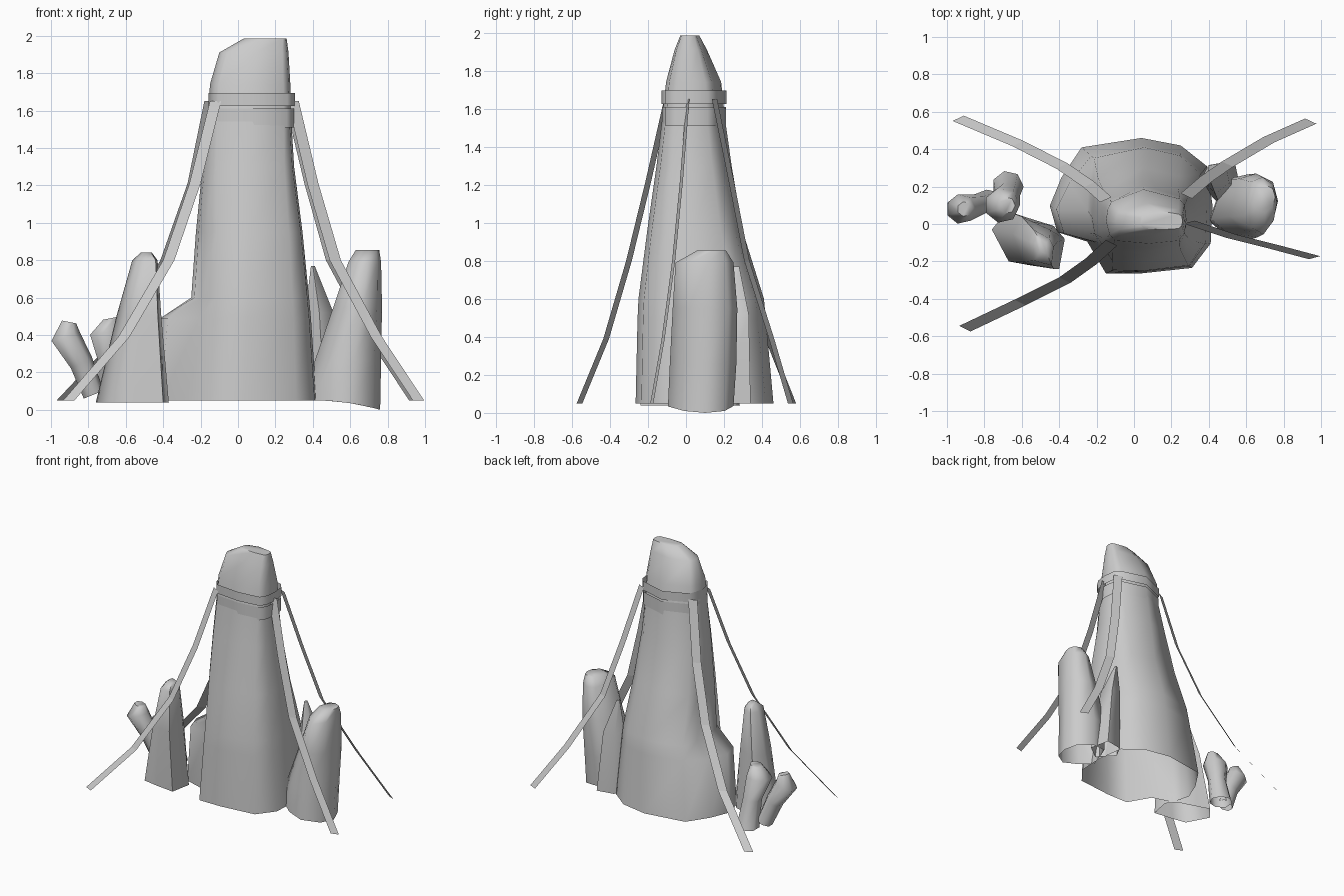
import bpy, bmesh, math
from mathutils import Vector

cube = bpy.data.objects.get("Cube")
if cube:
    bpy.data.objects.remove(cube)

stone = bpy.data.materials.new("stone_grey")
stone.use_nodes = True
GREY = (0.6, 0.6, 0.6, 1)
stone.diffuse_color = GREY
stone.node_tree.nodes["Principled BSDF"].inputs["Base Color"].default_value = GREY


def finish(name, bm, angle):
    mesh = bpy.data.meshes.new(name)
    bm.to_mesh(mesh)
    bm.free()
    ob = bpy.data.objects.new(name, mesh)
    bpy.context.collection.objects.link(ob)
    mesh.materials.append(stone)
    bpy.ops.object.select_all(action='DESELECT')
    ob.select_set(True)
    bpy.context.view_layer.objects.active = ob
    bpy.ops.object.shade_smooth_by_angle(angle=math.radians(angle))


def loft(name, rings, cap=True, angle=62):
    """Skin a stack of closed rings, open at the bottom."""
    bm = bmesh.new()
    rows = [[bm.verts.new(p) for p in ring] for ring in rings]
    n = len(rows[0])
    for low, high in zip(rows, rows[1:]):
        for i in range(n):
            j = (i + 1) % n
            bm.faces.new((low[i], low[j], high[j], high[i]))
    if cap:
        bm.faces.new(rows[-1])
    finish(name, bm, angle)


def fit(outline, x0, x1, y0, y1, z):
    """Stretch an outline to the given bounds at height z."""
    xs, ys = [p[0] for p in outline], [p[1] for p in outline]
    sx = (x1 - x0) / (max(xs) - min(xs))
    sy = (y1 - y0) / (max(ys) - min(ys))
    return [Vector((x0 + (x - min(xs)) * sx, y0 + (y - min(ys)) * sy, z)) for x, y in outline]


# Main spire: the outline changes from broad base to narrow crown
base = [(-.32, .1), (-.3, -.04), (-.25, -.09), (-.15, -.26), (.03, -.26), (.31, -.23), (.41, -.1),
        (.42, .1), (.39, .31), (.25, .42), (.04, .46), (-.28, .41), (-.31, .25)]
crown = [(-.17, .02), (-.16, -.03), (-.15, -.07), (-.12, -.11), (.07, -.13), (.24, -.11), (.27, -.06),
         (.28, .03), (.27, .12), (.24, .16), (.04, .22), (-.14, .14), (-.16, .09)]


def spire_ring(t, *bounds, bulge=0):
    mix = [(a[0] + (b[0] - a[0]) * t, a[1] + (b[1] - a[1]) * t) for a, b in zip(base, crown)]
    ring = fit(mix, *bounds)
    # The right flank swells into a low shoulder
    for i, share in ((0, 1), (1, .85), (12, .6)):
        ring[i].x -= bulge * share
    return ring


loft("rock_spire", [
    spire_ring(0, -.32, .42, -.265, .46, .05, bulge=.13),
    spire_ring(.15, -.265, .39, -.255, .42, .49, bulge=.15),
    spire_ring(.2, -.25, .38, -.25, .41, .6),
    spire_ring(.45, -.225, .345, -.205, .3, .95),
    spire_ring(.8, -.19, .3, -.155, .24, 1.3),
    spire_ring(1, -.16, .285, -.125, .205, 1.55),
    spire_ring(1, -.15, .28, -.105, .185, 1.74),
    spire_ring(1, -.1, .27, -.06, .11, 1.91),
    spire_ring(1, .03, .26, -.03, .07, 1.985)])

# Front standing stone on the right
stone_a = [(-.75, -.03), (-.66, -.2), (-.55, -.22), (-.39, -.24), (-.36, -.08), (-.42, -.01),
           (-.58, .04), (-.67, .07)]
loft("right_stone", [
    fit(stone_a, -.76, -.37, -.24, .07, .04),
    fit(stone_a, -.65, -.41, -.24, .04, .5),
    fit(stone_a, -.565, -.43, -.22, -.03, .8),
    fit(stone_a, -.52, -.46, -.16, -.08, .84)])

# Big standing stone on the left, its base dipping outward
stone_b = [(.48, .03), (.55, -.05), (.65, -.09), (.74, 0), (.77, .12), (.74, .23),
           (.64, .28), (.54, .25)]
foot = fit(stone_b, .4, .76, -.095, .25, .05)
for p in foot:
    p.z -= .05 * max(0, (p.x - .42) / .34) ** 2
loft("left_stone", [
    foot,
    fit(stone_b, .41, .765, -.085, .265, .26),
    fit(stone_b, .51, .77, -.07, .27, .55),
    fit(stone_b, .59, .765, -.055, .25, .79),
    fit(stone_b, .63, .755, .06, .21, .855)])

# Thin shard between the spire and the left stone
shard = [(-1, 0), (0, -1), (1, -.3), (.7, 1), (-.5, .8)]
loft("left_shard", [
    fit(shard, .35, .57, .1, .34, .05),
    fit(shard, .36, .51, .16, .33, .52),
    fit(shard, .39, .41, .25, .28, .77)])


def small_stone(name, sections, sides=7):
    """Waisted pebble column: each section is centre, radius and tilt."""
    rings = []
    for x, y, z, r, tilt in sections:
        ring = []
        for i in range(sides):
            a = math.tau * i / sides
            ring.append(Vector((x + r * math.cos(a), y + r * math.sin(a),
                                z + tilt * r * math.cos(a))))
        rings.append(ring)
    loft(name, rings)


small_stone("small_stone_outer", [
    (-.775, .13, .08, .055, .4), (-.84, .1, .25, .06, .5), (-.925, .08, .39, .08, .3),
    (-.905, .08, .47, .04, -.2)])
small_stone("small_stone_inner", [
    (-.675, .2, .04, .085, 0), (-.68, .15, .25, .07, .1), (-.705, .1, .41, .095, .1),
    (-.68, .1, .49, .045, .2)])

# Wrapped bands near the top
for name, low, high, grow in (("upper_band", 1.625, 1.695, .015), ("lower_band", 1.51, 1.61, .012)):
    rings = [spire_ring(1, -.158, .29 + grow, -.115 - grow, .198 + grow, z)
             for z in (low, high)]
    loft(name, rings, cap=False)

# Flat guy straps
HEIGHTS = (.05, .39, .8, 1.21, 1.65)


def strap(name, plan, half):
    bm = bmesh.new()
    w = Vector((half[0], half[1], 0))
    pairs = []
    for (x, y), z in zip(plan, HEIGHTS):
        p = Vector((x, y, z))
        pairs.append((bm.verts.new(p - w), bm.verts.new(p + w)))
    for a, b in zip(pairs, pairs[1:]):
        bm.faces.new((a[0], a[1], b[1], b[0]))
    finish(name, bm, 5)


strap("front_right_strap", [(-.905, -.56), (-.61, -.42), (-.37, -.3), (-.23, -.2), (-.12, -.1)], (.03, -.015))
strap("back_right_strap", [(-.94, .565), (-.62, .43), (-.385, .31), (-.24, .21), (-.15, .13)], (.03, .014))
strap("back_left_strap", [(.945, .55), (.72, .45), (.5, .32), (.385, .24), (.28, .15)], (.03, -.014))
strap("front_left_strap", [(.965, -.18), (.74, -.12), (.52, -.065), (.4, -.025), (.295, .01)], (.03, .008))
